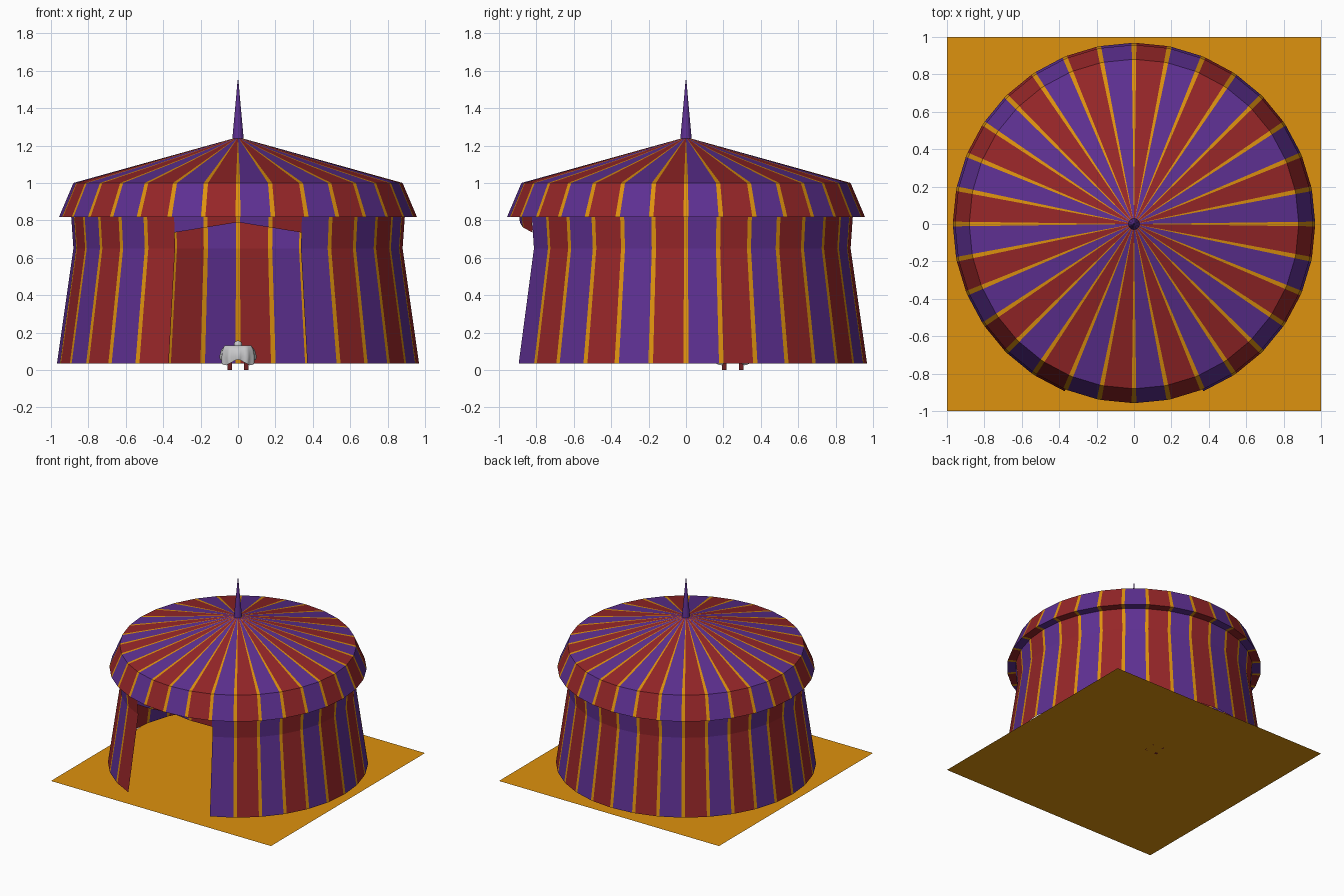
import bpy, bmesh, math
from mathutils import Matrix, Vector

if "Cube" in bpy.data.objects:
    bpy.data.objects.remove(bpy.data.objects["Cube"])


def linear(c):
    c /= 255
    return c / 12.92 if c < 0.04 else ((c + 0.055) / 1.055) ** 2.4


def material(name, r, g, b):
    m = bpy.data.materials.new(name)
    m.use_nodes = True
    col = (linear(r), linear(g), linear(b), 1)
    m.diffuse_color = col
    m.node_tree.nodes["Principled BSDF"].inputs["Base Color"].default_value = col
    return m


purple = material("purple canvas", 94, 48, 146)
red = material("red canvas", 150, 38, 40)
gold = material("golden yellow", 222, 146, 14)
cloth_grey = material("pale grey cloth", 200, 200, 202)
wood = material("dark red wood", 112, 32, 34)
STRIPES = [purple, red, gold]


def finish(name, bm, mats, smooth=False):
    me = bpy.data.meshes.new(name)
    bm.to_mesh(me)
    bm.free()
    for m in mats:
        me.materials.append(m)
    for p in me.polygons:
        p.use_smooth = smooth
    ob = bpy.data.objects.new(name, me)
    bpy.context.collection.objects.link(ob)
    return ob


PANELS = 32
STEP = math.tau / PANELS
HALF = math.radians(0.75)      # half the width of a gold stripe
DOOR = 2                       # door reaches this many panels to each side
FRONT = PANELS * 3 // 4        # panel boundary that faces the front


def polar(r, a, z):
    return Vector((r * math.cos(a), r * math.sin(a), z))


def striped(name, first, last, profile, open_ends=False):
    """Sweep a profile (function of angle) over panels first..last-1."""
    bm = bmesh.new()
    for k in range(first, last):
        left = k * STEP + HALF
        right = (k + 1) * STEP - HALF
        if open_ends and k == first:
            left -= HALF
        if open_ends and k == last - 1:
            right += HALF
        spans = [(left, right, k % 2)]
        if not (open_ends and k == first):
            spans.append((k * STEP - HALF, k * STEP + HALF, 2))
        for a0, a1, mat in spans:
            p0, p1 = profile(a0), profile(a1)
            for i in range(len(p0) - 1):
                quad = [polar(p0[i][0], a0, p0[i][1]), polar(p1[i][0], a1, p1[i][1]),
                        polar(p1[i + 1][0], a1, p1[i + 1][1]),
                        polar(p0[i + 1][0], a0, p0[i + 1][1])]
                f = bm.faces.new([bm.verts.new(v) for v in quad])
                f.material_index = mat
    bmesh.ops.remove_doubles(bm, verts=bm.verts, dist=0.0001)
    return finish(name, bm, STRIPES)


# Side wall, open at the doorway
striped("tent_wall", FRONT + DOOR - PANELS, FRONT - DOOR,
        lambda a: [(0.968, 0.035), (0.88, 0.65), (0.892, 0.82)], open_ends=True)


# Strip of wall over the doorway, with a peaked lower edge
def lintel_profile(a):
    r = 0.888
    return [(r, 0.79 - 0.055 * abs(r * math.cos(a)) / 0.34), (0.892, 0.82)]


striped("door_lintel", FRONT - DOOR, FRONT + DOOR, lintel_profile, open_ends=True)

# Roof with its flared valance and the underside of the eaves
striped("roof", 0, PANELS,
        lambda a: [(0.892, 0.818), (0.957, 0.818), (0.88, 1.0), (0.028, 1.237)])

# Roof spike
bm = bmesh.new()
bmesh.ops.create_cone(bm, cap_ends=True, segments=12, radius1=0.031, radius2=0.002,
                      depth=0.32, matrix=Matrix.Translation((0, 0, 1.39)))
spike = finish("roof_spike", bm, [purple])

# Ground sheet
bm = bmesh.new()
bmesh.ops.create_grid(bm, x_segments=1, y_segments=1, size=1)
finish("ground_sheet", bm, [gold])

# Table legs
TABLE_Y = 0.25
bm = bmesh.new()
for sx in (-1, 1):
    for sy in (-1, 1):
        place = Matrix.Translation((sx * 0.045, TABLE_Y + sy * 0.045, 0.06))
        bmesh.ops.create_cube(bm, size=1, matrix=place @ Matrix.Diagonal((0.024, 0.024, 0.12, 1)))
finish("table_legs", bm, [wood])

# Draped tablecloth with four hanging corners
bm = bmesh.new()
N = 48
rings = []
for top_r, corner_r, z, drop, ripple in ((0.07, 0.014, 0.132, 0, 0),
                                         (0.088, 0.006, 0.105, 0, 0.002),
                                         (0.094, 0.004, 0.075, 0.01, 0.005),
                                         (0.09, 0.004, 0.055, 0.03, 0.007)):
    ring = []
    for i in range(N):
        a = math.tau * i / N
        c = 0.5 - 0.5 * math.cos(4 * a)
        p = polar(top_r + corner_r * c + ripple * math.cos(12 * a), a, z - drop * c)
        ring.append(bm.verts.new(p + Vector((0, TABLE_Y, 0))))
    rings.append(ring)
bm.faces.new(rings[0])
for upper, lower in zip(rings, rings[1:]):
    for i in range(N):
        j = (i + 1) % N
        bm.faces.new((lower[i], lower[j], upper[j], upper[i]))
finish("tablecloth", bm, [cloth_grey], smooth=True)

# Small ball on the table
bm = bmesh.new()
bmesh.ops.create_uvsphere(bm, u_segments=16, v_segments=10, radius=0.022,
                          matrix=Matrix.Translation((0, TABLE_Y, 0.135)))
finish("table_ball", bm, [cloth_grey], smooth=True)
